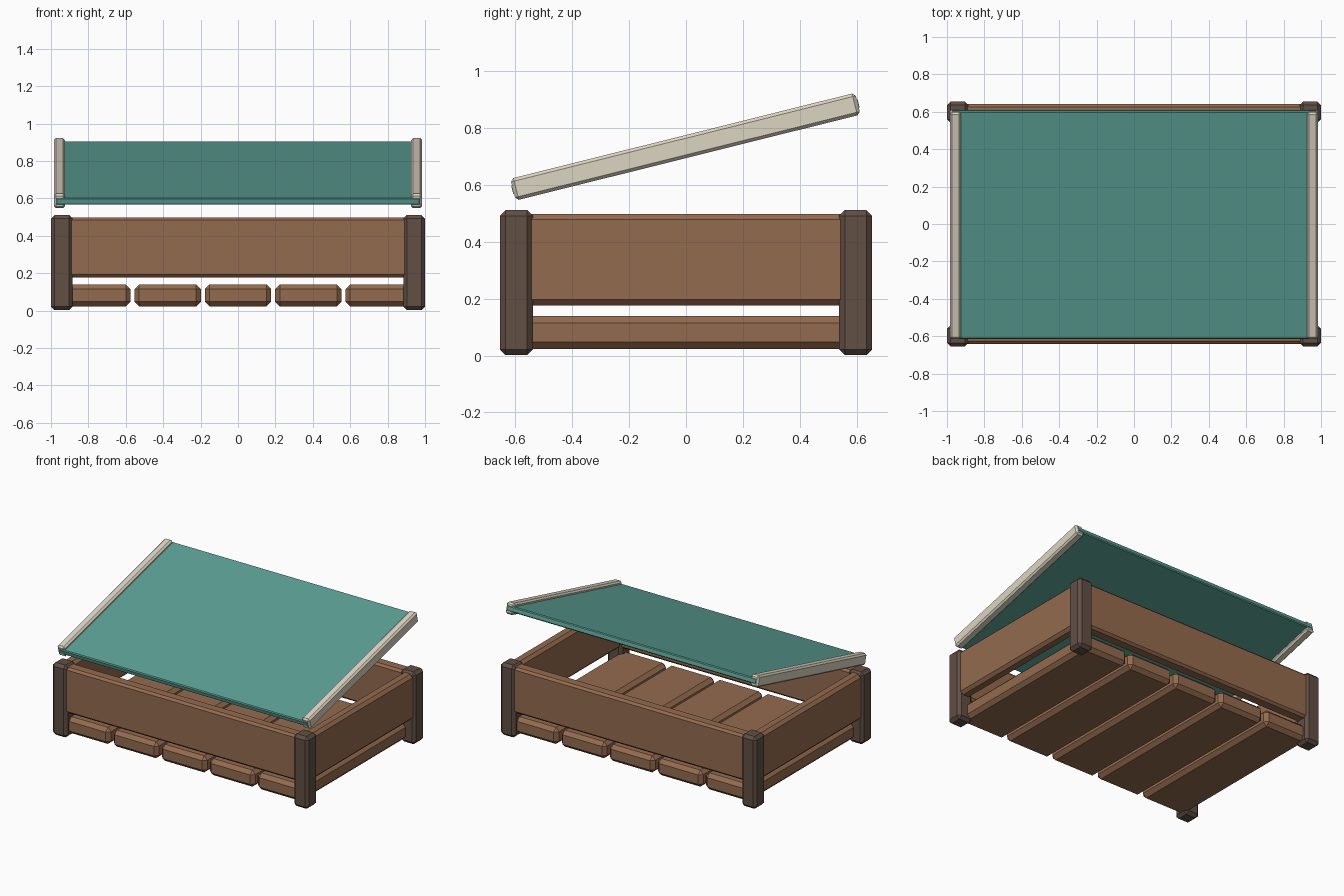
import bpy
import bmesh
from math import radians
from mathutils import Matrix

default = bpy.data.objects.get("Cube")
if default:
    bpy.data.objects.remove(default, do_unlink=True)


def material(name, rgb):
    """Flat material from 0-255 display values."""
    color = [((c / 255 + 0.055) / 1.055) ** 2.4 for c in rgb] + [1.0]
    mat = bpy.data.materials.new(name)
    mat.use_nodes = True
    mat.diffuse_color = color
    mat.node_tree.nodes["Principled BSDF"].inputs["Base Color"].default_value = color
    return mat


wood = material("brown wood", (148, 107, 78))
dark_wood = material("dark wood", (97, 79, 69))
pale_wood = material("pale frame", (220, 213, 194))
glass = material("teal glass", (90, 159, 147))


def box(name, center, size, bevel, mat, tilt=None):
    """Chamfered box, optionally moved by a tilt matrix."""
    bm = bmesh.new()
    bmesh.ops.create_cube(bm, size=1)
    bmesh.ops.scale(bm, vec=size, verts=bm.verts)
    bmesh.ops.bevel(bm, geom=bm.edges[:], offset=bevel, segments=1,
                    affect='EDGES', clamp_overlap=True)
    bmesh.ops.translate(bm, vec=center, verts=bm.verts)
    if tilt:
        bm.transform(tilt)
    mesh = bpy.data.meshes.new(name)
    bm.to_mesh(mesh)
    bm.free()
    mesh.materials.append(mat)
    obj = bpy.data.objects.new(name, mesh)
    bpy.context.collection.objects.link(obj)
    return obj


POST_X, POST_Y = 0.942, 0.597

# Corner posts
for x_name, sx in (("right", -1), ("left", 1)):
    for y_name, sy in (("front", -1), ("back", 1)):
        box(f"{y_name}_{x_name}_post", (sx * POST_X, sy * POST_Y, 0.257),
            (0.116, 0.116, 0.51), 0.02, dark_wood)

# Wall boards between the posts
for name, s in (("front", -1), ("back", 1)):
    box(f"{name}_board", (0, s * POST_Y, 0.338),
        (2 * POST_X, 0.088, 0.322), 0.015, wood)
for name, s in (("right", -1), ("left", 1)):
    box(f"{name}_board", (s * POST_X, 0, 0.338),
        (0.085, 2 * POST_Y, 0.322), 0.02, wood)

# Floor slats
for i in range(5):
    box(f"floor_slat_{i + 1}", ((i - 2) * 0.376, 0, 0.081),
        (0.355, 1.24, 0.117), 0.025, wood)

# Tilted lid: glass pane held by two side rails
lid = Matrix.Translation((0, -0.002, 0.735)) @ Matrix.Rotation(radians(14), 4, 'X')
box("lid_pane", (0, 0, 0), (1.95, 1.256, 0.038), 0.006, glass, lid)
for name, s in (("right", -1), ("left", 1)):
    box(f"{name}_lid_rail", (s * 0.955, 0, 0), (0.06, 1.25, 0.079), 0.011,
        pale_wood, lid)
